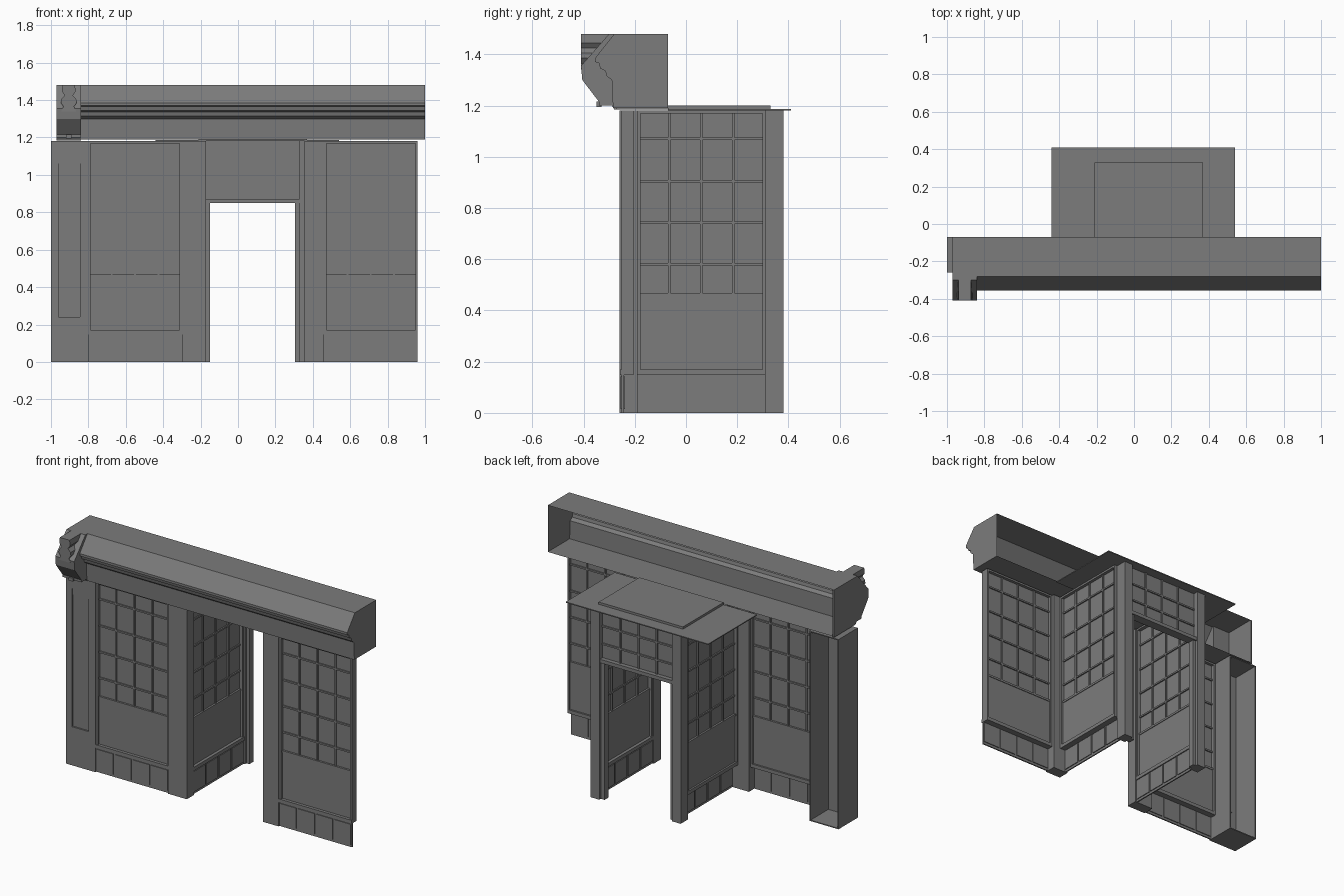
import bpy, bmesh, math
from mathutils import Matrix, Vector

if "Cube" in bpy.data.objects:
    bpy.data.objects.remove(bpy.data.objects["Cube"])

grey = bpy.data.materials.new("plain grey")
grey.use_nodes = True
COLOUR = (0.2, 0.2, 0.2, 1)
grey.diffuse_color = COLOUR
grey.node_tree.nodes["Principled BSDF"].inputs["Base Color"].default_value = COLOUR


def finish(name, bm, recalc=True):
    if recalc:
        bmesh.ops.recalc_face_normals(bm, faces=bm.faces)
    mesh = bpy.data.meshes.new(name)
    bm.to_mesh(mesh)
    bm.free()
    mesh.materials.append(grey)
    obj = bpy.data.objects.new(name, mesh)
    bpy.context.collection.objects.link(obj)
    return obj


def add_box(bm, x0, x1, y0, y1, z0, z1):
    centre = Vector((x0 + x1, y0 + y1, z0 + z1)) / 2
    size = Matrix.Diagonal((x1 - x0, y1 - y0, z1 - z0, 1))
    bmesh.ops.create_cube(bm, size=1, matrix=Matrix.Translation(centre) @ size)


def boxes(name, *items, matrix=None):
    bm = bmesh.new()
    for item in items:
        add_box(bm, *item)
    if matrix:
        bm.transform(matrix)
    return finish(name, bm)


def prism(name, outline, axis, a, b):
    """Extrude a closed outline along x (outline in y, z) or y (outline in x, z)."""
    bm = bmesh.new()
    put = (lambda p, t: (t, p[0], p[1])) if axis == "x" else (lambda p, t: (p[0], t, p[1]))
    face = bm.faces.new([bm.verts.new(put(p, a)) for p in outline])
    moved = bmesh.ops.extrude_face_region(bm, geom=[face])["geom"]
    shift = Vector((b - a, 0, 0) if axis == "x" else (0, b - a, 0))
    bmesh.ops.translate(bm, vec=shift, verts=[v for v in moved if isinstance(v, bmesh.types.BMVert)])
    return finish(name, bm)


TOP = 1.18
SILL = 0.16
LENGTH = 0.5


def window(name, matrix):
    """Glazed bay: u runs along the wall, v goes into it."""
    edge, back = 0.012, 0.055
    parts = [
        (0, edge, 0.008, back, SILL, TOP), (LENGTH - edge, LENGTH, 0.008, back, SILL, TOP),
        (0, LENGTH, 0.008, back, TOP - edge, TOP), (0, LENGTH, 0.003, back, SILL - 0.012, SILL + 0.01),
        (0, LENGTH, 0.03, 0.036, 0.46, TOP),                       # glass
        (0, LENGTH, 0.022, 0.044, SILL, 0.455),                    # apron panel
        (0, LENGTH, 0.018, 0.048, 0.455, 0.468),
    ]
    parts += [(LENGTH * i / 4 - 0.005, LENGTH * i / 4 + 0.005, 0.022, 0.044, 0.468, TOP) for i in (1, 2, 3)]
    parts += [(0, LENGTH, 0.022, 0.044, z - 0.005, z + 0.005) for z in (0.58, 0.742, 0.905, 1.07)]
    boxes(name, *parts, matrix=matrix)
    # plinth with four raised tiles
    step = LENGTH / 4
    tiles = [(i * step + 0.006, (i + 1) * step - 0.006, 0.004, 0.022, 0.015, 0.143) for i in range(4)]
    boxes(name + "_plinth", (0, LENGTH, 0.009, 0.017, 0, SILL - 0.012), *tiles, matrix=matrix)


def wall(x, y, u, v):
    return Matrix(((u[0], v[0], 0, x), (u[1], v[1], 0, y), (0, 0, 1, 0), (0, 0, 0, 1)))


FRONT = -0.26
window("front_window_right", wall(-0.8, FRONT, (1, 0), (0, 1)))
window("front_window_left", wall(0.46, FRONT, (1, 0), (0, 1)))
window("porch_window_right", wall(-0.17, -0.19, (0, 1), (-1, 0)))
window("porch_window_left", wall(0.355, -0.19, (0, 1), (1, 0)))

# corner piers and rear door posts
boxes("corner_pier_right", (-0.3, -0.17, FRONT, -0.19, 0, TOP))
boxes("corner_pier_left", (0.355, 0.46, FRONT, -0.19, 0, TOP))
boxes("rear_post_right", (-0.23, -0.17, 0.31, 0.38, 0, TOP), (-0.17, -0.15, 0.325, 0.365, 0, 0.86))
boxes("rear_post_left", (0.33, 0.39, 0.31, 0.38, 0, TOP), (0.305, 0.33, 0.325, 0.365, 0, 0.86))

# glazed transom over the doorway
L, R = -0.17, 0.33
boxes("transom", (L, R, 0.342, 0.348, 0.86, TOP), (L, R, 0.318, 0.375, 0.85, 0.872),
      *[(L + (R - L) * i / 4 - 0.005, L + (R - L) * i / 4 + 0.005, 0.334, 0.356, 0.87, TOP) for i in (1, 2, 3)],
      *[(L, R, 0.334, 0.356, z - 0.005, z + 0.005) for z in (0.96, 1.07)])

# hollow end pier with a sunken front panel, open at the back
boxes("end_pier",
      (-1, -0.992, FRONT, -0.07, 0, TOP), (-0.808, -0.8, FRONT, -0.07, 0, TOP),
      (-1, -0.8, FRONT, -0.07, 0, 0.006), (-1, -0.8, FRONT, -0.07, TOP - 0.006, TOP),
      (-1, -0.96, FRONT, -0.245, 0, TOP), (-0.845, -0.8, FRONT, -0.245, 0, TOP),
      (-0.96, -0.845, FRONT, -0.245, 0, 0.24), (-0.96, -0.845, FRONT, -0.245, 1.1, TOP),
      (-0.96, -0.845, -0.25, -0.24, 0.24, 1.06), (-0.96, -0.845, -0.254, -0.24, 1.06, 1.1))

# ceiling of the porch and its raised hatch
boxes("porch_ceiling", (-0.44, 0.54, -0.07, 0.41, TOP, TOP + 0.006))
boxes("ceiling_hatch", (-0.21, 0.37, -0.07, 0.33, TOP, 1.2))

# fascia: open-backed sheet with a stepped moulding
profile = [(-0.07, 1.48), (-0.28, 1.48), (-0.355, 1.385), (-0.355, 1.37), (-0.34, 1.365),
           (-0.335, 1.345), (-0.315, 1.335), (-0.31, 1.315), (-0.29, 1.3), (-0.285, 1.19), (-0.07, 1.19)]
bm = bmesh.new()
near = [bm.verts.new((-0.965, y, z)) for y, z in profile]
far = [bm.verts.new((1.0, y, z)) for y, z in profile]
for i in range(len(profile) - 1):
    bm.faces.new((near[i], near[i + 1], far[i + 1], far[i]))
bm.faces.new(far)
fascia = finish("fascia", bm)

# corbel: side cheek, bracket block and wavy crest
cheek = [(-0.07, 1.48), (-0.3, 1.48), (-0.41, 1.355), (-0.405, 1.3), (-0.34, 1.215),
         (-0.34, 1.2), (-0.29, 1.2), (-0.28, 1.185), (-0.07, 1.185)]
prism("corbel_cheek", cheek, "x", -0.97, -0.96)
prism("corbel_block", [(-0.27, 1.48)] + cheek[1:8] + [(-0.27, 1.185)], "x", -0.965, -0.84)
half = [(0.04, 1.34), (0.028, 1.365), (0.042, 1.385), (0.04, 1.405), (0.022, 1.425),
        (0.036, 1.445), (0.034, 1.48)]
crest = [(-0.905 + w, z) for w, z in half] + [(-0.905 - w, z) for w, z in reversed(half)]
prism("corbel_crest", crest, "y", -0.41, -0.29)
boxes("corbel_drop", (-0.92, -0.89, -0.35, -0.33, 1.195, 1.215))
